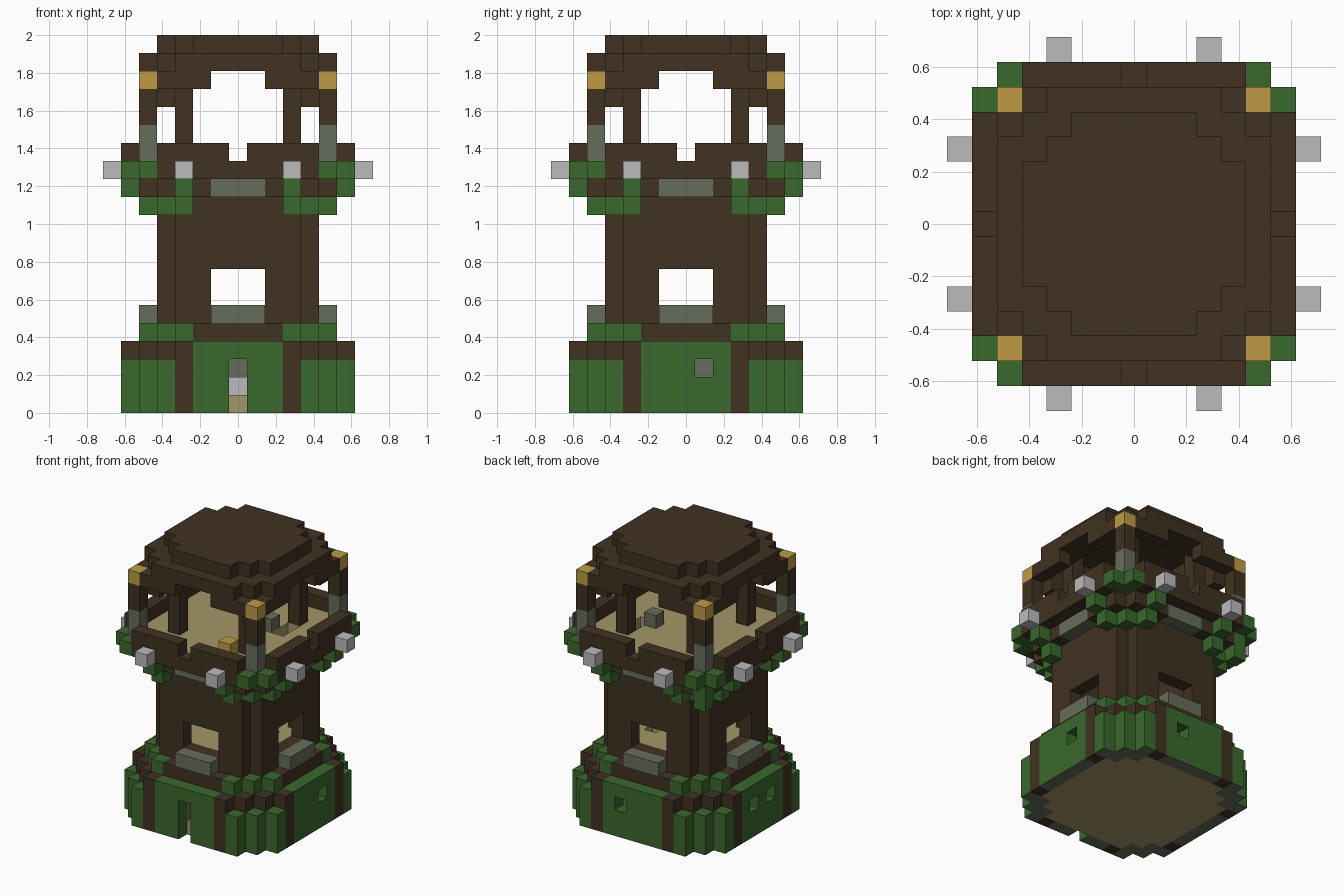
import bpy, bmesh
from mathutils import Vector

if "Cube" in bpy.data.objects:
    bpy.data.objects.remove(bpy.data.objects["Cube"])

U = 2 / 21          # block size
COLOURS = {
    "dark_wood": (0.051, 0.032, 0.015),
    "leaf_green": (0.042, 0.138, 0.026),
    "mossy_stone": (0.133, 0.153, 0.105),
    "pale_grey": (0.5, 0.5, 0.5),
    "lantern_gold": (0.515, 0.33, 0.06),
    "plank_tan": (0.376, 0.307, 0.14),
}
MATS = {}
for name, rgb in COLOURS.items():
    m = bpy.data.materials.new(name)
    m.use_nodes = True
    m.diffuse_color = (*rgb, 1)
    m.node_tree.nodes["Principled BSDF"].inputs["Base Color"].default_value = (*rgb, 1)
    MATS[name] = m

blocks = {}         # cell -> part name
colour_of = {}      # part name -> colour name


def plan(r, diag):
    """Square floor plan of half-size r with stepped corners."""
    s = range(-r, r + 1)
    return {(x, y) for x in s for y in s if abs(x) + abs(y) <= diag}


def four(*pts):
    """Mirror points into all quadrants and swap x with y."""
    return {(sx * a, sy * b) for p in pts for a, b in (p, p[::-1])
            for sx in (1, -1) for sy in (1, -1)}


def put(part, colour, cells, lo, hi=None):
    colour_of[part] = colour
    for x, y in cells:
        for z in range(lo, (lo if hi is None else hi) + 1):
            blocks[x, y, z] = part


def carve(cells, lo, hi=None):
    for x, y in cells:
        for z in range(lo, (lo if hi is None else hi) + 1):
            blocks.pop((x, y, z), None)


wood, green, stone = "dark_wood", "leaf_green", "mossy_stone"
room = plan(5, 8)
shaft = plan(4, 7)
shaft_inside = plan(3, 5)
stepped = {c for c in room if abs(c[0]) + abs(c[1]) == 8}
centre = four((0, 5), (1, 5))

# Base: hedge walls, stone lining, floor, wooden columns and ledge
put("base_wall", green, plan(6, 10) - room, 0, 2)
put("base_lining", stone, room - shaft, 1, 2)
put("base_floor", "plank_tan", room, 0)
put("base_ledge", wood, plan(6, 9), 3)
put("base_wall", green, four((0, 6), (1, 6), (2, 6)), 3)
put("base_columns", wood, four((3, 6)), 0, 3)
carve({(0, -6)}, 0, 2)
carve({(0, -5)}, 1, 2)
put("doorway_figure", "pale_grey", {(0, -4)}, 1)
carve({(6, 1), (1, 6), (-6, 1), (-6, -1)}, 2)

# Plinth with corner shrubs and window sills
put("plinth", wood, room, 4)
put("plinth_shrubs", green, stepped, 4)
put("window_sills", stone, centre, 5)

# Tower shaft with four windows and an inner floor
put("tower_wall", wood, shaft - shaft_inside, 5, 12)
put("tower_floor", "plank_tan", shaft_inside, 5)
carve({(1, 0), (2, 1)}, 5)
carve(four((0, 4), (1, 4)), 6, 7)

# Balcony supports
put("corner_vines", green, stepped, 11)
put("balcony_support", wood, plan(5, 9) - shaft_inside, 12)
put("support_stones", stone, centre, 12)
put("balcony_corbels", green, four((3, 6)), 12)
put("hanging_vine", green, {(-5, 5)}, 11, 12)

# Balcony floor, rim, rail and small lamps
put("balcony_rim", wood, plan(6, 10), 13)
put("balcony_floor", "plank_tan", plan(5, 9), 13)
put("balcony_leaves", green, four((5, 6), (5, 5)), 13)
carve({(3, 1), (3, 2)}, 12, 13)
put("balcony_rail", wood, four(*[(i, 6) for i in range(1, 5)]), 14)
put("rail_lamps", "pale_grey", four((3, 7)), 13)
put("hatch_stone", stone, {(2, 1)}, 14)
put("floor_lantern", "lantern_gold", {(2, -4)}, 14)

# Roof posts
put("post_feet", stone, four((5, 5)), 14, 15)
put("corner_posts", wood, four((5, 5)), 16, 17)
put("post_lanterns", "lantern_gold", four((5, 5)), 18)
put("inner_posts", wood, four((3, 3)), 14, 18)
put("post_braces", wood, four((4, 4)), 17, 18)

# Stepped roof
put("eaves", wood, four((2, 5), (3, 5), (4, 5)), 18)
put("lower_roof", wood, room - plan(3, 5), 19)
put("upper_roof", wood, plan(4, 6), 20)

# Turn each part into one mesh made of its exposed sides only
AXES = [Vector(d) for d in ((1, 0, 0), (-1, 0, 0), (0, 1, 0),
                            (0, -1, 0), (0, 0, 1), (0, 0, -1))]
for part, colour in colour_of.items():
    cells = [c for c, p in blocks.items() if p == part]
    bm = bmesh.new()
    for c in cells:
        mid = Vector(c) + Vector((0, 0, 0.5))
        for n in AXES:
            if tuple(int(a + b) for a, b in zip(c, n)) in blocks:
                continue
            u = Vector((n.y, n.z, n.x))
            v = n.cross(u)
            f = bm.faces.new([bm.verts.new((mid + (n + u * a + v * b) / 2) * U)
                              for a, b in ((-1, -1), (1, -1), (1, 1), (-1, 1))])
            # stone footing under the hedge walls
            if part == "base_wall" and n.z < 0 and c[2] == 0:
                f.material_index = 1
    bmesh.ops.remove_doubles(bm, verts=bm.verts, dist=U / 100)
    bmesh.ops.dissolve_limit(bm, angle_limit=0.01, verts=bm.verts,
                             edges=bm.edges, delimit={'MATERIAL'})
    me = bpy.data.meshes.new(part)
    me.materials.append(MATS[colour])
    if part == "base_wall":
        me.materials.append(MATS[stone])
    bm.to_mesh(me)
    bm.free()
    bpy.context.collection.objects.link(bpy.data.objects.new(part, me))
